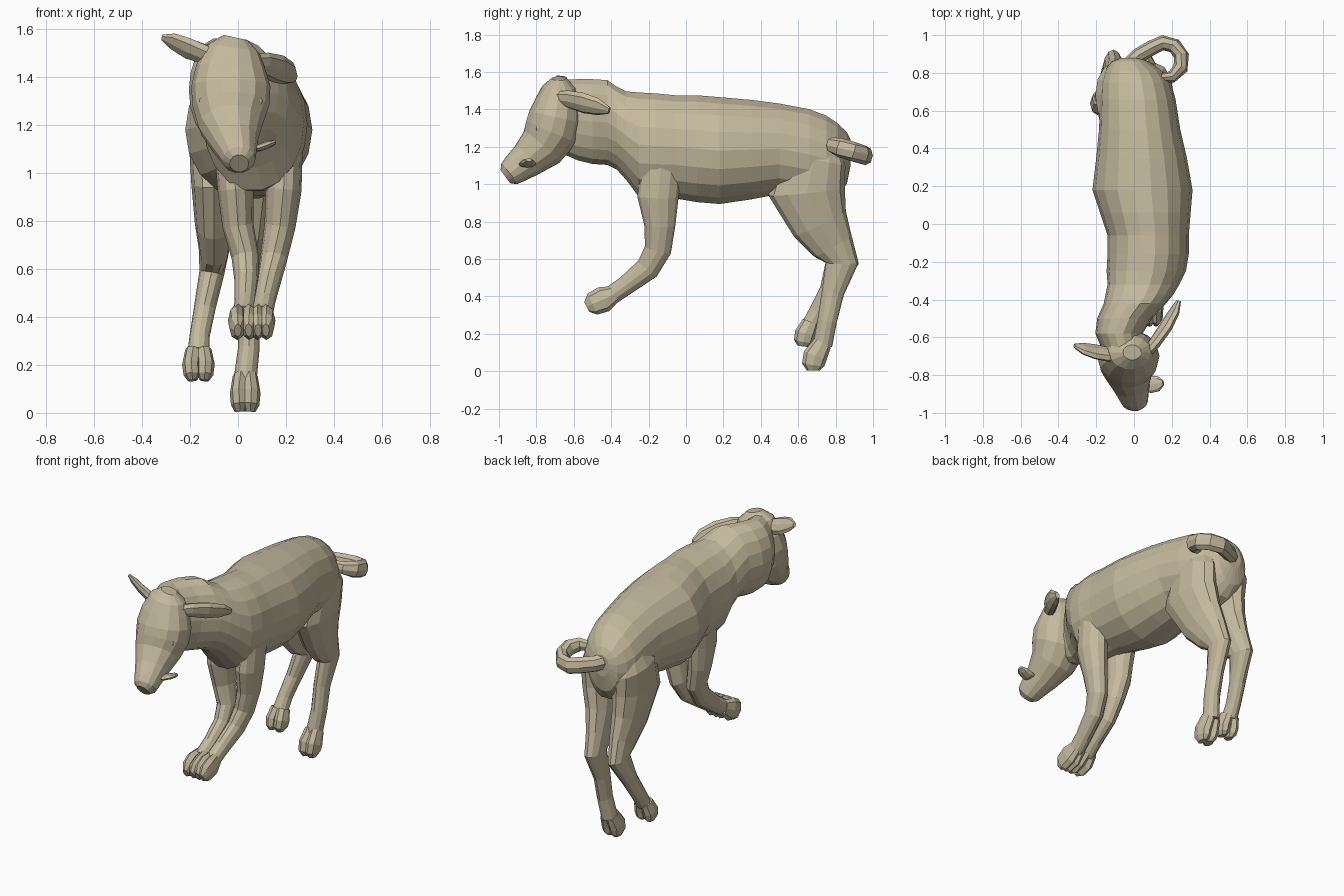
import bpy, bmesh, math
from mathutils import Vector

coat = bpy.data.materials.new("coat")
coat.diffuse_color = (0.56, 0.49, 0.34, 1)


def loft(name, rings, ref=(1, 0, 0), sides=12, axis=None):
    """Tube through rings (x, y, z, half width along ref, half depth)."""
    pts = [Vector(r[:3]) for r in rings]
    bm = bmesh.new()
    loops = []
    for i, r in enumerate(rings):
        t = Vector(axis) if axis else pts[min(i + 1, len(pts) - 1)] - pts[max(i - 1, 0)]
        t.normalize()
        u = Vector(ref)
        u = (u - t * u.dot(t)).normalized()
        v = t.cross(u)
        loops.append([bm.verts.new(pts[i] + u * r[3] * math.cos(a) + v * r[4] * math.sin(a))
                      for a in (2 * math.pi * k / sides for k in range(sides))])
    for a, b in zip(loops, loops[1:]):
        for k in range(sides):
            n = (k + 1) % sides
            bm.faces.new((a[k], a[n], b[n], b[k]))
    bm.faces.new(loops[0])
    bm.faces.new(loops[-1])
    bmesh.ops.recalc_face_normals(bm, faces=bm.faces)
    me = bpy.data.meshes.new(name)
    bm.to_mesh(me)
    bm.free()
    me.materials.append(coat)
    ob = bpy.data.objects.new(name, me)
    bpy.context.collection.objects.link(ob)
    return ob


def leg(name, xs, profile, toes, gap):
    """Leg from x positions and a side profile, ending in a cloven hoof."""
    loft(name, [(x, *p) for x, p in zip(xs, profile)], sides=12)
    for s, label in ((-1, "inner"), (1, "outer")):
        loft(f"{name}_{label}_toe",
             [(xs[-1] + s * gap * f, y, z, w, d)
              for f, (y, z, w, d) in zip((0.7, 1, 0.9, 0.8), toes)], sides=8)


# Torso and neck, rump to throat: y, x, z, half width, half height
torso = [(0.88, -0.02, 1.17, 0.05, 0.07), (0.86, -0.02, 1.14, 0.10, 0.14),
         (0.81, 0.00, 1.13, 0.155, 0.20), (0.75, 0.01, 1.135, 0.185, 0.235),
         (0.66, 0.02, 1.16, 0.20, 0.245), (0.50, 0.03, 1.19, 0.215, 0.245),
         (0.35, 0.04, 1.185, 0.24, 0.27), (0.18, 0.045, 1.18, 0.265, 0.29),
         (0.06, 0.06, 1.19, 0.24, 0.29), (-0.06, 0.075, 1.20, 0.215, 0.28),
         (-0.16, 0.075, 1.205, 0.215, 0.285), (-0.25, 0.065, 1.21, 0.21, 0.285),
         (-0.32, 0.05, 1.26, 0.19, 0.24), (-0.37, 0.03, 1.30, 0.18, 0.225),
         (-0.42, 0.005, 1.33, 0.165, 0.23), (-0.50, -0.05, 1.335, 0.145, 0.23),
         (-0.58, -0.08, 1.345, 0.125, 0.22), (-0.66, -0.06, 1.36, 0.11, 0.20)]
loft("torso", [(x, y, z, w, d) for y, x, z, w, d in torso], sides=18, axis=(0, -1, 0))

# Head, crown to muzzle
loft("head", [(-0.01, -0.68, 1.565, 0.05, 0.04), (-0.02, -0.68, 1.52, 0.11, 0.09),
              (-0.03, -0.685, 1.44, 0.145, 0.125), (-0.03, -0.70, 1.36, 0.165, 0.145),
              (-0.03, -0.72, 1.28, 0.16, 0.15), (-0.03, -0.77, 1.20, 0.135, 0.13),
              (-0.015, -0.85, 1.13, 0.10, 0.10), (0.0, -0.915, 1.08, 0.078, 0.082),
              (0.005, -0.945, 1.055, 0.068, 0.07), (0.005, -0.965, 1.04, 0.04, 0.045)], sides=14)

# Ears
loft("left_ear", [(-0.06, -0.71, 1.47, 0.03, 0.03), (-0.14, -0.69, 1.495, 0.05, 0.03),
                  (-0.21, -0.675, 1.52, 0.057, 0.025), (-0.27, -0.66, 1.548, 0.045, 0.02),
                  (-0.315, -0.645, 1.565, 0.015, 0.01)], ref=(0, -0.6, 0.8), sides=8)
loft("right_ear", [(0.05, -0.70, 1.46, 0.035, 0.03), (0.11, -0.63, 1.455, 0.05, 0.03),
                   (0.165, -0.55, 1.435, 0.06, 0.03), (0.21, -0.47, 1.415, 0.05, 0.025),
                   (0.235, -0.41, 1.395, 0.02, 0.012)], ref=(0.4, 0, 0.9), sides=8)

# Tongue hanging out sideways
loft("tongue", [(0.03, -0.85, 1.10, 0.03, 0.012), (0.09, -0.85, 1.105, 0.045, 0.015),
                (0.13, -0.845, 1.12, 0.04, 0.015), (0.155, -0.84, 1.13, 0.015, 0.01)],
     ref=(0, 1, 0), sides=8)

# Eyes, nearly flush with the skull
for s, side in ((-1, "left"), (1, "right")):
    bpy.ops.mesh.primitive_uv_sphere_add(segments=8, ring_count=6, radius=0.022,
                                         location=(-0.03 + s * 0.115, -0.785, 1.30))
    bpy.context.object.name = f"{side}_eye"
    bpy.context.object.data.materials.append(coat)

# Front legs, both swept forward below the knee: y, z, half width, half depth
front = [(-0.12, 1.24, 0.04, 0.05), (-0.13, 1.12, 0.07, 0.11), (-0.15, 0.93, 0.075, 0.11),
         (-0.14, 0.78, 0.065, 0.083), (-0.15, 0.65, 0.057, 0.072), (-0.205, 0.55, 0.05, 0.065),
         (-0.32, 0.46, 0.045, 0.052), (-0.40, 0.405, 0.045, 0.05)]
front_toes = [(-0.38, 0.415, 0.03, 0.045), (-0.44, 0.385, 0.036, 0.07),
              (-0.50, 0.36, 0.034, 0.062), (-0.53, 0.345, 0.015, 0.03)]
leg("left_front_leg", (-0.02, -0.03, -0.01, 0.0, 0.03, 0.035, 0.03, 0.022), front, front_toes, 0.028)
leg("right_front_leg", (0.17, 0.20, 0.19, 0.175, 0.15, 0.13, 0.11, 0.1), front, front_toes, 0.02)

# Hind legs: the right one stands, the left one is lifted
thigh = [(0.70, 1.26, 0.05, 0.10), (0.68, 1.13, 0.095, 0.175), (0.645, 0.96, 0.095, 0.205),
         (0.715, 0.79, 0.08, 0.155), (0.785, 0.67, 0.062, 0.115), (0.835, 0.58, 0.052, 0.088)]
leg("right_hind_leg", (0.10, 0.115, 0.11, 0.085, 0.065, 0.055, 0.045, 0.045, 0.03),
    thigh + [(0.785, 0.42, 0.045, 0.06), (0.755, 0.27, 0.045, 0.052), (0.73, 0.14, 0.048, 0.052)],
    [(0.73, 0.15, 0.034, 0.05), (0.69, 0.08, 0.038, 0.065),
     (0.68, 0.035, 0.036, 0.06), (0.68, 0.005, 0.022, 0.035)], 0.026)
leg("left_hind_leg", (-0.09, -0.11, -0.10, -0.10, -0.10, -0.11, -0.14, -0.16, -0.165),
    thigh + [(0.765, 0.43, 0.045, 0.052), (0.705, 0.32, 0.042, 0.047), (0.665, 0.25, 0.046, 0.045)],
    [(0.665, 0.26, 0.034, 0.045), (0.637, 0.20, 0.038, 0.056),
     (0.628, 0.16, 0.035, 0.052), (0.625, 0.135, 0.02, 0.03)], 0.03)

# Curled tail, sloping down to the rear
tail_z = lambda y: 1.225 - 0.31 * (y - 0.73)
tail = [(-0.04, 0.83, tail_z(0.83), 0.05, 0.04), (0.02, 0.89, tail_z(0.89), 0.05, 0.04)]
for i in range(8):
    a = math.radians(135 - 40 * i)
    x, y = 0.16 + 0.095 * math.cos(a), 0.865 + 0.095 * math.sin(a)
    k = 1 if i < 5 else 1 - 0.2 * (i - 4)
    tail.append((x, y, tail_z(y), 0.052 * k, 0.04 * k))
loft("tail", tail, ref=(0, 0, 1), sides=8)
